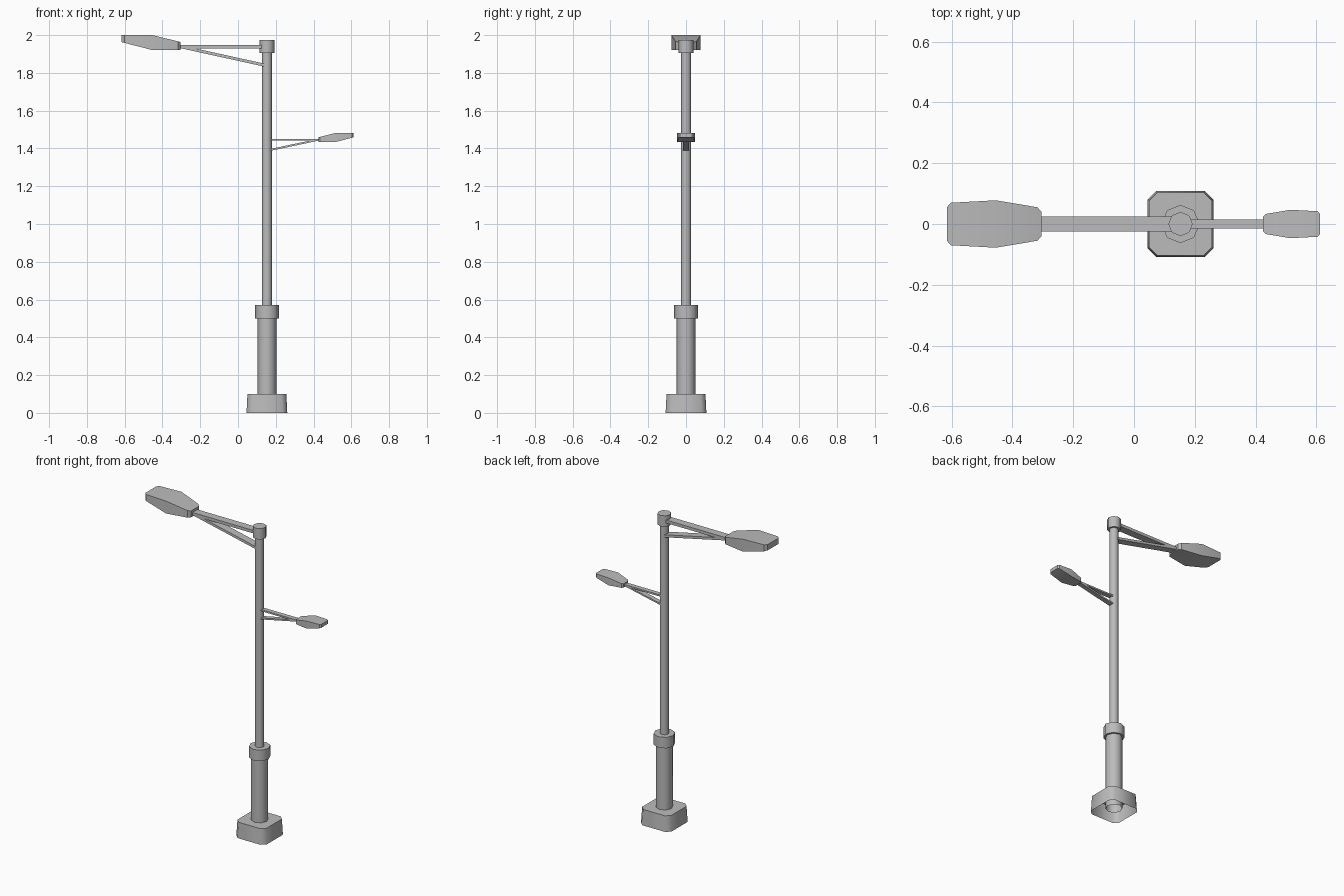
import bpy
import bmesh
from math import cos, sin, pi, radians
from mathutils import Vector

if "Cube" in bpy.data.objects:
    bpy.data.objects.remove(bpy.data.objects["Cube"], do_unlink=True)

GREY = (0.5, 0.5, 0.5, 1)
metal = bpy.data.materials.new("grey_metal")
metal.use_nodes = True
metal.diffuse_color = GREY
metal.node_tree.nodes["Principled BSDF"].inputs["Base Color"].default_value = GREY

POLE_X = 0.153


def loft(name, rings, cap_start=True, cap_end=True, smooth=50):
    """Skin a list of matching closed rings into one object."""
    bm = bmesh.new()
    loops = [[bm.verts.new(p) for p in ring] for ring in rings]
    n = len(loops[0])
    for a, b in zip(loops, loops[1:]):
        for i in range(n):
            j = (i + 1) % n
            bm.faces.new((a[i], a[j], b[j], b[i]))
    if cap_start:
        bm.faces.new(loops[0][::-1])
    if cap_end:
        bm.faces.new(loops[-1])
    if cap_start and cap_end:
        bmesh.ops.recalc_face_normals(bm, faces=bm.faces)
    mesh = bpy.data.meshes.new(name)
    bm.to_mesh(mesh)
    bm.free()
    mesh.materials.append(metal)
    obj = bpy.data.objects.new(name, mesh)
    bpy.context.collection.objects.link(obj)
    bpy.ops.object.select_all(action="DESELECT")
    obj.select_set(True)
    bpy.context.view_layer.objects.active = obj
    bpy.ops.object.shade_smooth_by_angle(angle=radians(smooth))
    return obj


def octagon(radius, z):
    return [(POLE_X + radius * cos(i * pi / 4), radius * sin(i * pi / 4), z)
            for i in range(8)]


def cut_square(half, cut, z):
    h, k = half, half - cut
    pts = [(h, -k), (h, k), (k, h), (-k, h), (-h, k), (-h, -k), (-k, -h), (k, -h)]
    return [(POLE_X + x, y, z) for x, y in pts]


def bar(name, start, end, half_width, thickness):
    """Flat bar between two (x, z) points with upright ends."""
    t = thickness / 2
    loft(name, [[(x, -half_width, z - t), (x, half_width, z - t),
                 (x, half_width, z + t), (x, -half_width, z + t)]
                for x, z in (start, end)], smooth=30)


# Lamp stations from the arm outward: distance, half width, bottom, top
LAMP = [(0, 0.04, -0.041, 0), (0.014, 0.055, -0.041, 0.004),
        (0.15, 0.078, -0.042, 0.037), (0.298, 0.07, -0.004, 0.037),
        (0.312, 0.055, 0, 0.037)]


def lamp(name, x0, z0, side, scale):
    rings = []
    for d, w, low, high in LAMP:
        x, w = x0 + side * d * scale, w * scale
        lo, hi = z0 + low * scale, z0 + high * scale
        rings.append([(x, -w, lo), (x, w, lo), (x, w, hi), (x, -w, hi)])
    loft(name, rings, smooth=20)


# Hollow foot and stacked post
loft("base", [cut_square(0.108, 0.027, 0), cut_square(0.103, 0.026, 0.1)],
     cap_start=False)
loft("lower_column", [octagon(0.05, 0.02), octagon(0.05, 0.51)], cap_start=False)
loft("collar", [octagon(0.063, 0.5), octagon(0.063, 0.57)])
loft("pole", [octagon(0.027, 0.56), octagon(0.027, 1.92)])
loft("pole_cap", [octagon(0.04, 1.905), octagon(0.04, 1.975)])

# Tall lamp over the road
bar("road_arm", (-0.31, 1.938), (0.14, 1.938), 0.025, 0.019)
bar("road_brace", (-0.31, 1.94), (0.14, 1.841), 0.025, 0.016)
lamp("road_lamp", -0.304, 1.963, -1, 1)

# Small lamp over the footpath
bar("path_arm", (0.165, 1.446), (0.43, 1.446), 0.015, 0.01)
bar("path_brace", (0.165, 1.391), (0.43, 1.447), 0.015, 0.01)
lamp("path_lamp", 0.425, 1.459, 1, 0.6)
